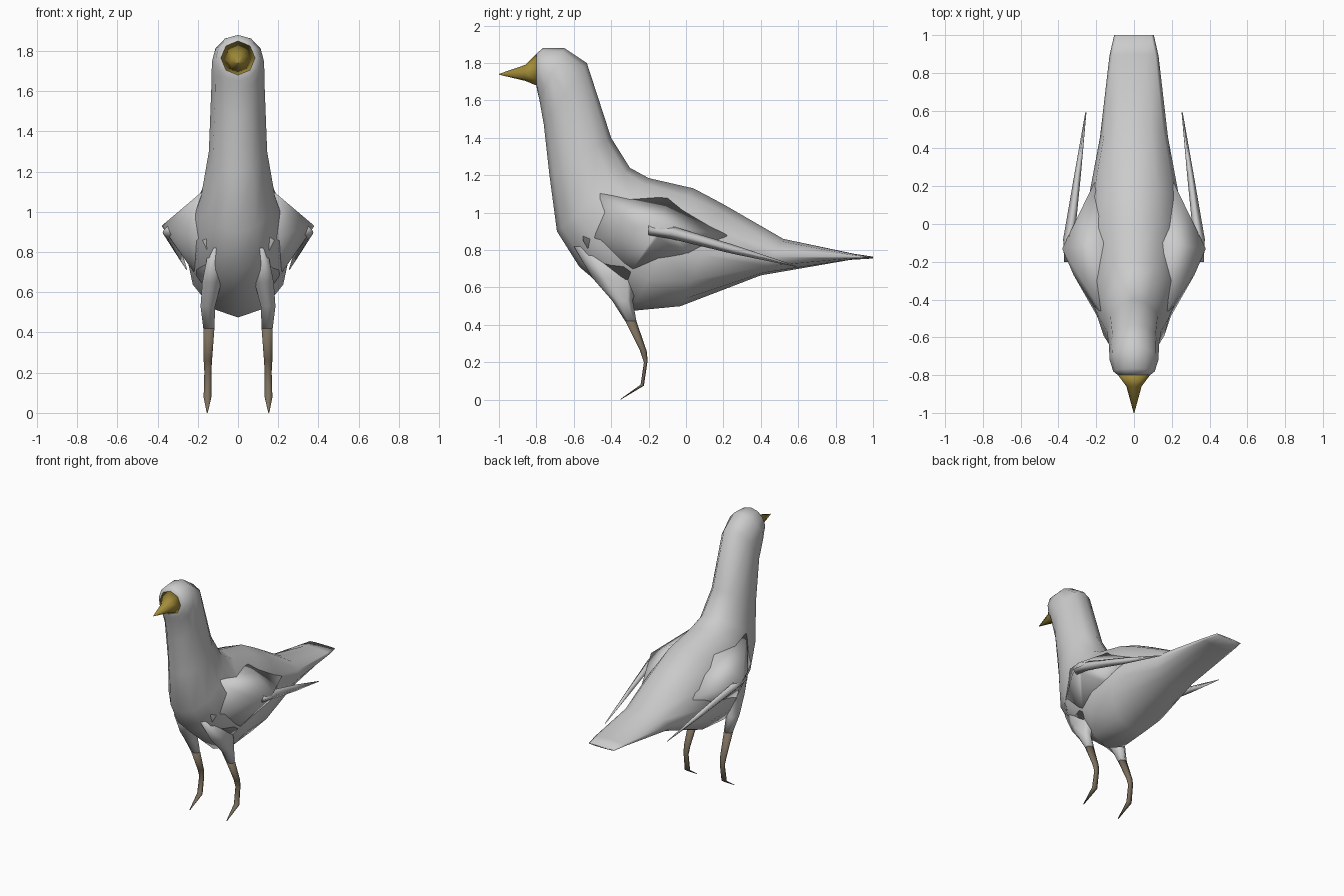
import bpy, bmesh, math
from mathutils import Vector


def finish(name, bm, mat=None, mirror=False, smooth=True):
    bmesh.ops.recalc_face_normals(bm, faces=bm.faces)
    me = bpy.data.meshes.new(name)
    bm.to_mesh(me)
    bm.free()
    for p in me.polygons:
        p.use_smooth = smooth
    ob = bpy.data.objects.new(name, me)
    bpy.context.collection.objects.link(ob)
    if mat:
        me.materials.append(mat)
    if mirror:
        ob.modifiers.new("mirror", 'MIRROR')
    return ob


def loft(name, sections, sides, mat=None, mirror=False):
    """Each section: centre x, (y, z) of one end, (y, z) of other end, half width."""
    bm = bmesh.new()
    rings = []
    for x, a, b, w in sections:
        a, b = Vector((x, *a)), Vector((x, *b))
        mid, half = (a + b) / 2, (a - b) / 2
        ring = []
        for i in range(sides):
            t = 2 * math.pi * i / sides
            ring.append(bm.verts.new(mid + half * math.cos(t) + Vector((w * math.sin(t), 0, 0))))
        rings.append(ring)
    for r, s in zip(rings, rings[1:]):
        for i in range(sides):
            j = (i + 1) % sides
            bm.faces.new((r[i], r[j], s[j], s[i]))
    bm.faces.new(rings[0])
    bm.faces.new(rings[-1])
    return finish(name, bm, mat, mirror)


def material(name, rgb):
    m = bpy.data.materials.new(name)
    m.diffuse_color = (*rgb, 1)
    return m


yellow = material("beak_yellow", (0.36, 0.26, 0.04))
brown = material("leg_brown", (0.20, 0.16, 0.11))

# Head, neck, body and flat tail in one skin
loft("body", [
    (0, (-0.80, 1.85), (-0.80, 1.68), 0.085),
    (0, (-0.765, 1.88), (-0.795, 1.65), 0.11),
    (0, (-0.65, 1.88), (-0.785, 1.61), 0.13),
    (0, (-0.53, 1.80), (-0.76, 1.47), 0.132),
    (0, (-0.40, 1.40), (-0.73, 1.20), 0.145),
    (0, (-0.30, 1.24), (-0.69, 0.90), 0.185),
    (0, (-0.20, 1.185), (-0.57, 0.71), 0.23),
    (0, (0.04, 1.13), (-0.29, 0.475), 0.26),
    (0, (0.20, 1.045), (-0.03, 0.50), 0.25),
    (0, (0.52, 0.86), (0.40, 0.665), 0.18),
    (0, (0.90, 0.78), (0.88, 0.748), 0.13),
    (0, (1.00, 0.765), (1.00, 0.755), 0.105),
], 12)

# Beak
loft("beak", [
    (0, (-1.00, 1.742), (-1.00, 1.738), 0.002),
    (0, (-0.86, 1.79), (-0.86, 1.705), 0.04),
    (0, (-0.80, 1.85), (-0.80, 1.68), 0.085),
], 8, yellow)

# Shoulders flaring out to the wing joints
bm = bmesh.new()
for p in [(0.12, -0.55, 1.15), (0.16, -0.55, 0.85), (0.12, -0.38, 0.56),
          (0.16, 0.12, 0.68), (0.21, 0.22, 0.88), (0.15, -0.10, 1.08),
          (0.25, -0.29, 0.90), (0.32, -0.27, 0.92), (0.38, -0.13, 0.93),
          (0.34, -0.15, 0.87)]:
    bm.verts.new(p)
res = bmesh.ops.convex_hull(bm, input=bm.verts)
loose = [v for v in bm.verts if not v.link_faces]
bmesh.ops.delete(bm, geom=loose, context='VERTS')
finish("shoulder", bm, mirror=True)

# Thin folded wings
loft("wing", [
    (0.34, (-0.20, 0.94), (-0.20, 0.88), 0.03),
    (0.345, (-0.08, 0.93), (-0.08, 0.86), 0.03),
    (0.30, (0.25, 0.83), (0.25, 0.78), 0.018),
    (0.255, (0.59, 0.715), (0.59, 0.71), 0.003),
], 4, mirror=True)

# Feathered thighs
loft("thigh", [
    (0.11, (-0.60, 0.82), (-0.30, 0.82), 0.04),
    (0.13, (-0.50, 0.65), (-0.25, 0.65), 0.055),
    (0.15, (-0.395, 0.53), (-0.285, 0.53), 0.042),
    (0.145, (-0.325, 0.42), (-0.265, 0.42), 0.032),
], 6, mirror=True)

# Shanks and toes
loft("leg", [
    (0.145, (-0.325, 0.42), (-0.265, 0.42), 0.032),
    (0.15, (-0.245, 0.26), (-0.21, 0.26), 0.024),
    (0.15, (-0.225, 0.20), (-0.205, 0.21), 0.02),
    (0.152, (-0.243, 0.08), (-0.225, 0.075), 0.022),
    (0.153, (-0.35, 0.004), (-0.35, 0.0), 0.003),
], 6, brown, mirror=True)
